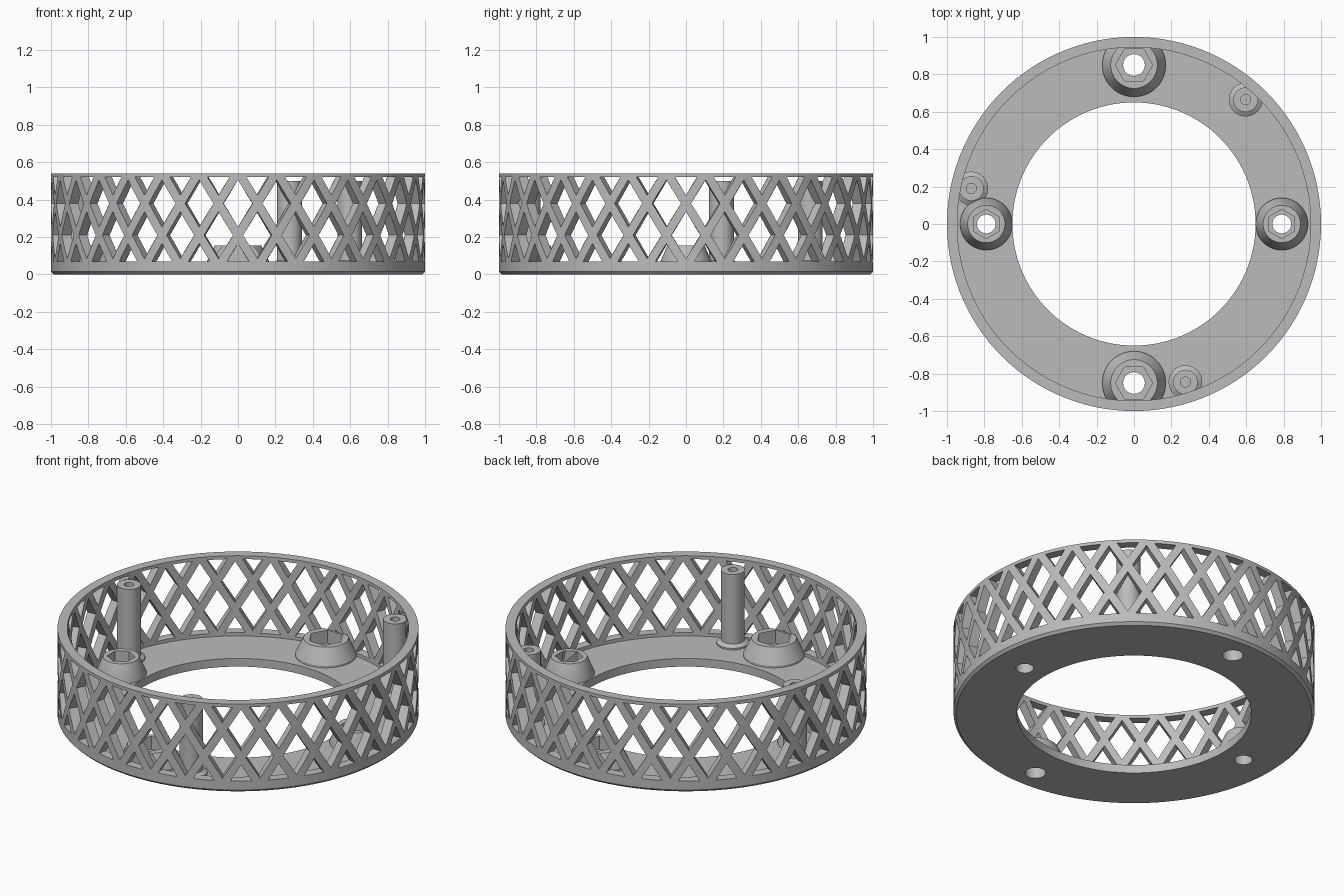
import bpy, bmesh, math
from mathutils import Matrix

if "Cube" in bpy.data.objects:
    bpy.data.objects.remove(bpy.data.objects["Cube"])

gray = bpy.data.materials.new("plain gray")
gray.diffuse_color = (0.5, 0.5, 0.5, 1)
gray.use_nodes = True
gray.node_tree.nodes["Principled BSDF"].inputs["Base Color"].default_value = gray.diffuse_color


def make_object(name, bm):
    bmesh.ops.recalc_face_normals(bm, faces=bm.faces)
    mesh = bpy.data.meshes.new(name)
    bm.to_mesh(mesh)
    bm.free()
    mesh.materials.append(gray)
    obj = bpy.data.objects.new(name, mesh)
    bpy.context.collection.objects.link(obj)
    return obj


def lathe(name, profile, segments, x=0, y=0):
    """Closed (radius, z) loop turned around a vertical axis at x, y."""
    bm = bmesh.new()
    rings = []
    for i in range(segments):
        a = 2 * math.pi * i / segments
        rings.append([bm.verts.new((x + r * math.cos(a), y + r * math.sin(a), z))
                      for r, z in profile])
    n = len(profile)
    for i in range(segments):
        p, q = rings[i], rings[(i + 1) % segments]
        for j in range(n):
            k = (j + 1) % n
            bm.faces.new((p[j], q[j], q[k], p[k]))
    return make_object(name, bm)


def prism(name, x, y, r, z0, z1, sides):
    bm = bmesh.new()
    bmesh.ops.create_cone(bm, cap_ends=True, segments=sides, radius1=r, radius2=r,
                          depth=z1 - z0,
                          matrix=Matrix.Translation((x, y, (z0 + z1) / 2)))
    return make_object(name, bm)


def boolean(obj, cutter, operation="DIFFERENCE"):
    mod = obj.modifiers.new("cut", "BOOLEAN")
    mod.operation = operation
    mod.solver = "EXACT"
    mod.object = cutter
    deps = bpy.context.evaluated_depsgraph_get()
    mesh = bpy.data.meshes.new_from_object(obj.evaluated_get(deps))
    obj.modifiers.clear()
    obj.data = mesh
    bpy.data.objects.remove(cutter)


def smooth(obj):
    bpy.ops.object.select_all(action="DESELECT")
    obj.select_set(True)
    bpy.context.view_layer.objects.active = obj
    bpy.ops.object.shade_smooth_by_angle(angle=math.radians(25))


# Ring body: flat annular floor and thin outer wall
FLOOR, INNER = 0.05, 0.945
body = lathe("ring_body", [(0.65, 0), (0.985, 0), (1, 0.015), (1, 0.54),
                           (INNER, 0.54), (INNER, FLOOR), (0.65, FLOOR)], 120)

# Diamond lattice openings, clipped by the lower and upper bands
COLUMNS, LOW, HIGH = 30, 0.07, 0.52
HALF_W, HALF_H = 0.077, 0.126
bm = bmesh.new()
for row, zc in enumerate((0.04, 0.21, 0.38, 0.55)):
    z0, z1 = max(LOW, zc - HALF_H), min(HIGH, zc + HALF_H)
    levels = sorted({z0, z1} | ({zc} if z0 < zc < z1 else set()))
    half = [(HALF_W * (1 - abs(z - zc) / HALF_H), z) for z in levels]
    outline = [(w, z) for w, z in half]
    outline += [(-w, z) for w, z in reversed(half) if w > 1e-6]
    for c in range(COLUMNS):
        a = 2 * math.pi * (c + 0.5 * (row % 2 == 0)) / COLUMNS
        rot = Matrix.Rotation(a, 3, "Z")
        near, far = [], []
        for w, z in outline:
            for group, r in ((near, 0.9), (far, 1.05)):
                v = bm.verts.new((r, w * (0.97 if r < 1 else 1.03), z))
                v.co = rot @ v.co
                group.append(v)
        n = len(outline)
        bm.faces.new(near)
        bm.faces.new(far)
        for i in range(n):
            j = (i + 1) % n
            bm.faces.new((near[i], near[j], far[j], far[i]))
boolean(body, make_object("lattice_cutter", bm))

# Conical bosses with hexagonal nut pockets and through holes
bosses = [("front_boss", 0, -0.85, 0.17, 0.125, 0.1, 0.058),
          ("back_boss", 0, 0.85, 0.17, 0.125, 0.1, 0.058),
          ("left_boss", -0.79, 0, 0.14, 0.1, 0.078, 0.05),
          ("right_boss", 0.79, 0, 0.14, 0.1, 0.078, 0.05)]
parts = [body]
for name, x, y, r_base, r_top, r_hex, r_hole in bosses:
    boolean(body, prism("hole_cutter", x, y, r_hole, -0.1, 0.1, 32))
    boss = lathe(name, [(r_hole, FLOOR - 0.001), (r_base, FLOOR - 0.001),
                        (r_base, FLOOR + 0.012), (r_top, 0.155),
                        (r_hole, 0.155)], 48, x, y)
    pocket = prism("pocket_cutter", x, y, r_hex, 0.075, 0.3, 6)
    if x == 0:
        pocket.data.transform(Matrix.Translation((x, y, 0))
                              @ Matrix.Rotation(math.pi / 6, 4, "Z")
                              @ Matrix.Translation((-x, -y, 0)))
    boolean(boss, pocket)
    boolean(boss, prism("wall_limit", 0, 0, INNER + 0.004, -0.1, 1, 120), "INTERSECT")
    parts.append(boss)

# Tall screw posts with a small flared foot and a blind pilot hole
posts = [("back_right_post", 0.597, 0.665), ("left_post", -0.87, 0.19),
         ("front_right_post", 0.275, -0.845)]
for name, x, y in posts:
    post = lathe(name, [(0.027, 0.2), (0.027, 0.5), (0.066, 0.5), (0.066, 0.075),
                        (0.09, 0.06), (0.09, FLOOR - 0.001), (0.001, FLOOR - 0.001),
                        (0.001, 0.2)], 40, x, y)
    boolean(post, prism("wall_limit", 0, 0, INNER + 0.025, -0.1, 1, 120), "INTERSECT")
    parts.append(post)

for part in parts:
    smooth(part)
